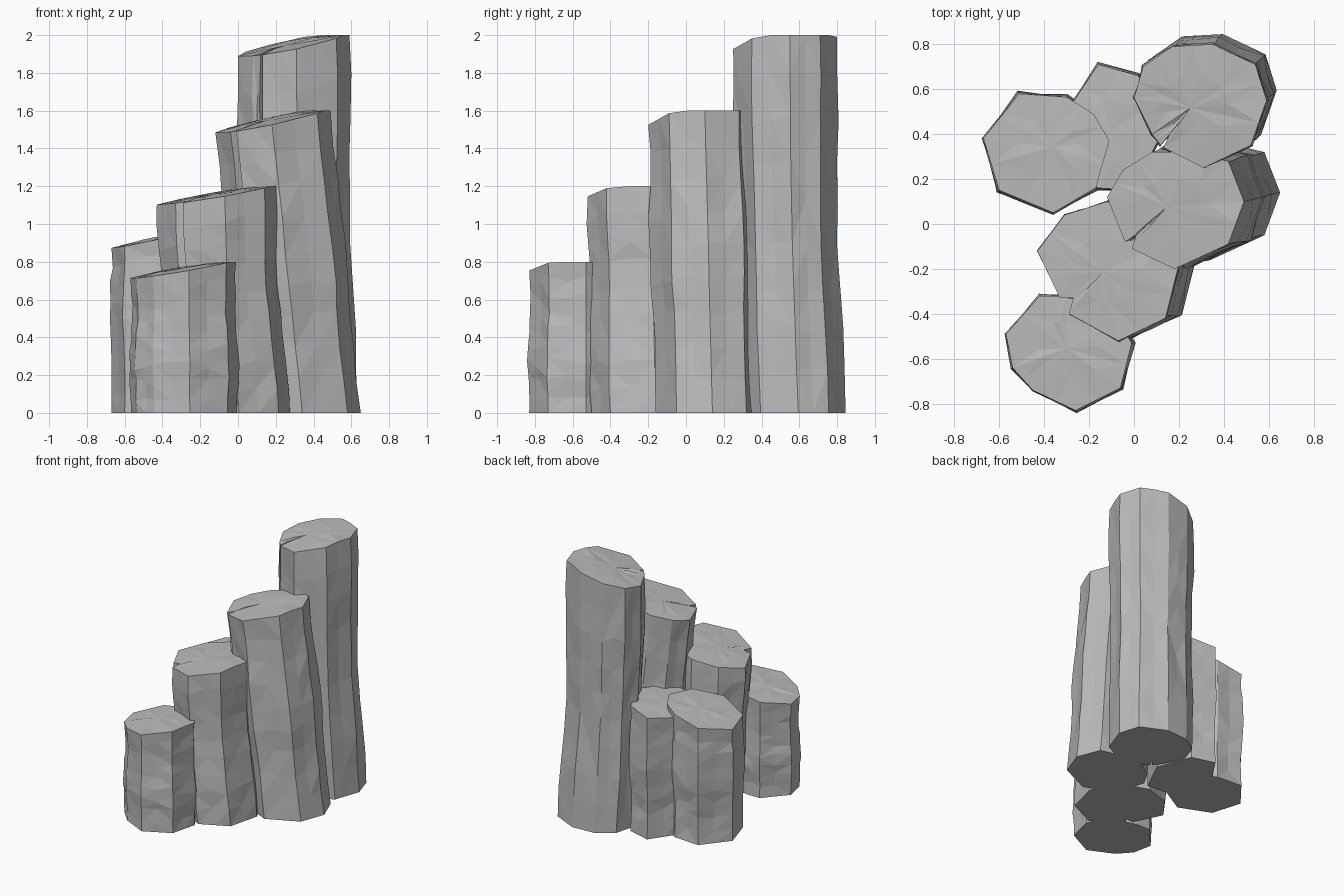
import bpy, bmesh, math, random
from mathutils import Vector

if "Cube" in bpy.data.objects:
    bpy.data.objects.remove(bpy.data.objects["Cube"])

random.seed(4)
stone = bpy.data.materials.new("grey stone")
stone.use_nodes = True
GREY = (0.5, 0.5, 0.5, 1)
stone.diffuse_color = GREY
stone.node_tree.nodes["Principled BSDF"].inputs["Base Color"].default_value = GREY

RINGS = 9


def column(name, outline, top, slope, cap, lean=(0, 0), power=1.0):
    """Loft a many-sided outline up to a tilted top; lean is the offset of the foot."""
    corners = [Vector(p) for p in outline]
    n = len(corners)
    centre = sum(corners, Vector((0, 0))) / n

    # Split every side once so that the walls can be slightly faceted
    pts, is_corner = [], []
    for i, c in enumerate(corners):
        pts += [c, (c + corners[(i + 1) % n]) / 2]
        is_corner += [True, False]

    def top_z(p):
        d = p - centre
        return min(cap, top + slope[0] * d.x + slope[1] * d.y)

    bm = bmesh.new()
    rings = []
    phase = random.uniform(0, math.tau)
    for r in range(RINGS + 1):
        t = r / RINGS
        inner = 0 < r < RINGS
        offset = Vector(lean) * (1 - t) ** power
        sway = 0.012 * math.sin(t * math.pi) * math.sin(t * 7 + phase)
        ring = []
        for p, corner in zip(pts, is_corner):
            out = (p - centre).normalized()
            rough = random.uniform(-0.006, 0.006) if inner else 0
            if inner and not corner:
                rough -= 0.004
            q = p + offset + out * (sway + rough)
            zj = random.uniform(-0.025, 0.025) if inner else 0
            ring.append(bm.verts.new((q.x, q.y, top_z(p) * t + zj)))
        rings.append(ring)

    m = len(pts)
    for low, high in zip(rings, rings[1:]):
        for i in range(m):
            j = (i + 1) % m
            bm.faces.new((low[i], low[j], high[j], high[i]))

    # Top: a shallow worn ring, then a fan to the middle
    worn = []
    for p in pts:
        q = centre.lerp(p, 0.5)
        worn.append(bm.verts.new((q.x, q.y, top_z(q) + random.uniform(0, 0.01))))
    mid = bm.verts.new((centre.x, centre.y, top_z(centre) + 0.006))
    for i in range(m):
        j = (i + 1) % m
        bm.faces.new((rings[-1][i], rings[-1][j], worn[j], worn[i]))
        bm.faces.new((worn[i], worn[j], mid))
    bm.faces.new(list(reversed(rings[0])))
    bmesh.ops.triangulate(bm, faces=bm.faces[:])
    bmesh.ops.recalc_face_normals(bm, faces=bm.faces[:])

    mesh = bpy.data.meshes.new(name)
    bm.to_mesh(mesh)
    bm.free()
    mesh.materials.append(stone)
    obj = bpy.data.objects.new(name, mesh)
    bpy.context.collection.objects.link(obj)
    return obj


# Tallest column, with a cleft in its front left side
column("tall_back_column",
       [(0, .56), (.08, .4), (.12, .35), (.16, .4), (.13, .34), (.31, .25), (.52, .35),
        (.59, .55), (.54, .71), (.35, .8), (.17, .79), (.04, .7)],
       1.94, (.22, .1), 2.0, (.045, .045), 2)

# Second tallest, leaning in from the left side
column("upper_middle_column",
       [(-.12, .12), (-.04, -.08), (.01, -.05), (-.01, -.11), (.18, -.2), (.42, -.09),
        (.49, .1), (.42, .28), (.25, .32), (.08, .32), (-.05, .24)],
       1.54, (.22, .08), 1.6, (.16, .04), 1)

# Lower middle column
column("lower_middle_column",
       [(-.43, -.12), (-.33, -.33), (-.27, -.33), (-.29, -.4), (-.07, -.52), (.14, -.42),
        (.2, -.18), (.1, .02), (-.12, .1), (-.31, .04)],
       1.15, (.18, .05), 1.2, (.075, .02), 1.6)

# Short column at the front
column("front_column",
       [(-.57, -.49), (-.54, -.64), (-.45, -.74), (-.26, -.83), (-.06, -.73), (-.01, -.53),
        (-.1, -.38), (-.3, -.32), (-.42, -.32)],
       .76, (.18, .05), .8, (.005, 0))

# Pair of short columns at the back right
column("side_column",
       [(-.67, .38), (-.6, .15), (-.36, .05), (-.17, .16), (-.11, .37), (-.18, .49),
        (-.3, .565), (-.51, .58)],
       .94, (.22, .03), 1.0)
column("rear_gap_column",
       [(-.3, .5), (-.3, .28), (-.16, .16), (0, .15), (.12, .4), (.02, .66), (-.16, .71)],
       .95, (.2, .03), 1.0)
